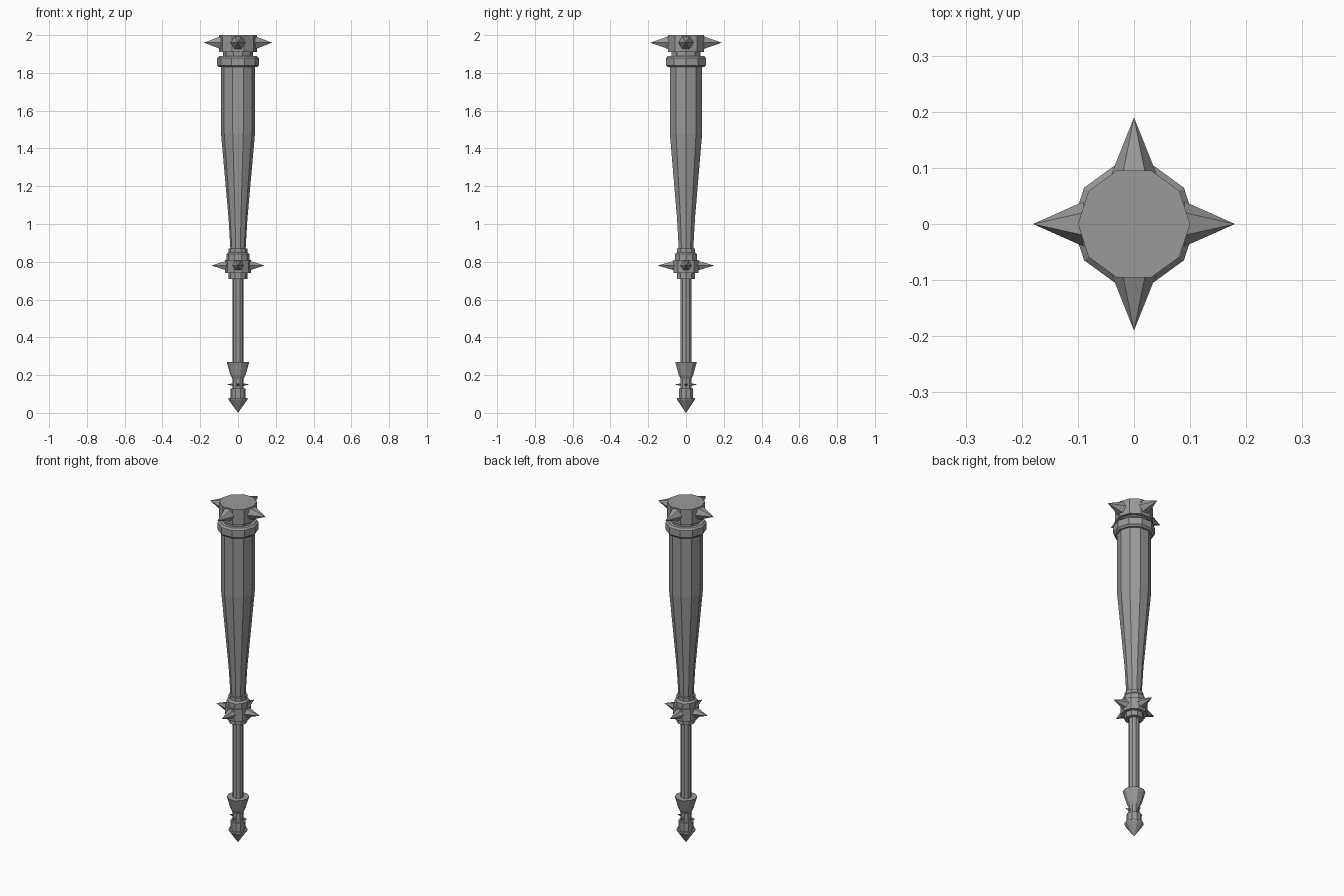
import bpy, bmesh, math
from mathutils import Matrix, Vector

cube = bpy.data.objects.get("Cube")
if cube:
    bpy.data.objects.remove(cube, do_unlink=True)

grey = bpy.data.materials.new("iron grey")
grey.use_nodes = True
colour = (0.32, 0.32, 0.32, 1)
grey.diffuse_color = colour
grey.node_tree.nodes["Principled BSDF"].inputs["Base Color"].default_value = colour


def finish(name, bm):
    bmesh.ops.recalc_face_normals(bm, faces=bm.faces[:])
    mesh = bpy.data.meshes.new(name)
    bm.to_mesh(mesh)
    bm.free()
    mesh.materials.append(grey)
    obj = bpy.data.objects.new(name, mesh)
    bpy.context.collection.objects.link(obj)
    return obj


def turned(name, profile, sides=10):
    """Flat-sided part from (radius, height) pairs; radius 0 makes a point."""
    bm = bmesh.new()
    rings = []
    for r, z in profile:
        count = sides if r > 0 else 1
        rings.append([bm.verts.new((r * math.cos(math.tau * i / sides),
                                    r * math.sin(math.tau * i / sides), z))
                      for i in range(count)])
    for a, b in zip(rings, rings[1:]):
        for i in range(sides):
            j = (i + 1) % sides
            if len(a) == 1:
                bm.faces.new((a[0], b[j], b[i]))
            else:
                bm.faces.new((a[i], a[j], b[j], b[i]))
    for ring in (rings[0], rings[-1]):
        if len(ring) > 1:
            bm.faces.new(ring)
    return finish(name, bm)


def spikes(name, z, radius, base, tip_x, tip_y):
    """Four six-sided spikes pointing along +x, +y, -x and -y."""
    bm = bmesh.new()
    for k in range(4):
        tip = tip_y if k % 2 else tip_x
        turn = Matrix.Rotation(k * math.pi / 2, 4, 'Z')
        ring = [bm.verts.new(turn @ Vector((base, radius * math.cos(math.tau * i / 6),
                                            z + radius * math.sin(math.tau * i / 6))))
                for i in range(6)]
        point = bm.verts.new(turn @ Vector((tip, 0, z)))
        for i in range(6):
            bm.faces.new((ring[i], ring[(i + 1) % 6], point))
        bm.faces.new(ring)
    return finish(name, bm)


# Club head and tapered body
turned("head_cap", [(0.1, 1.91), (0.1, 2.0)])
turned("head_neck", [(0.08, 1.88), (0.08, 1.92)])
turned("head_collar", [(0.1, 1.83), (0.11, 1.84), (0.11, 1.88), (0.1, 1.89)])
turned("body", [(0.04, 0.86), (0.05, 1.03), (0.09, 1.48), (0.09, 1.84)])
spikes("head_spikes", 1.96, 0.04, 0.09, 0.18, 0.19)

# Guard between body and handle
turned("guard_top", [(0.06, 0.8), (0.06, 0.84), (0.05, 0.85), (0.05, 0.87)])
turned("guard_block", [(0.07, 0.74), (0.07, 0.81)])
turned("guard_base", [(0.05, 0.71), (0.05, 0.75)])
spikes("guard_spikes", 0.78, 0.03, 0.06, 0.14, 0.15)

# Handle
turned("handle", [(0.03, 0.2), (0.03, 0.72)])

# Pommel
turned("pommel_flare", [(0.03, 0.12), (0.03, 0.18), (0.04, 0.2), (0.06, 0.27)])
turned("pommel_block", [(0.04, 0.07), (0.04, 0.13)])
turned("pommel_point", [(0, 0), (0.05, 0.07), (0.05, 0.08)])
spikes("pommel_spikes", 0.15, 0.01, 0.02, 0.06, 0.06)
